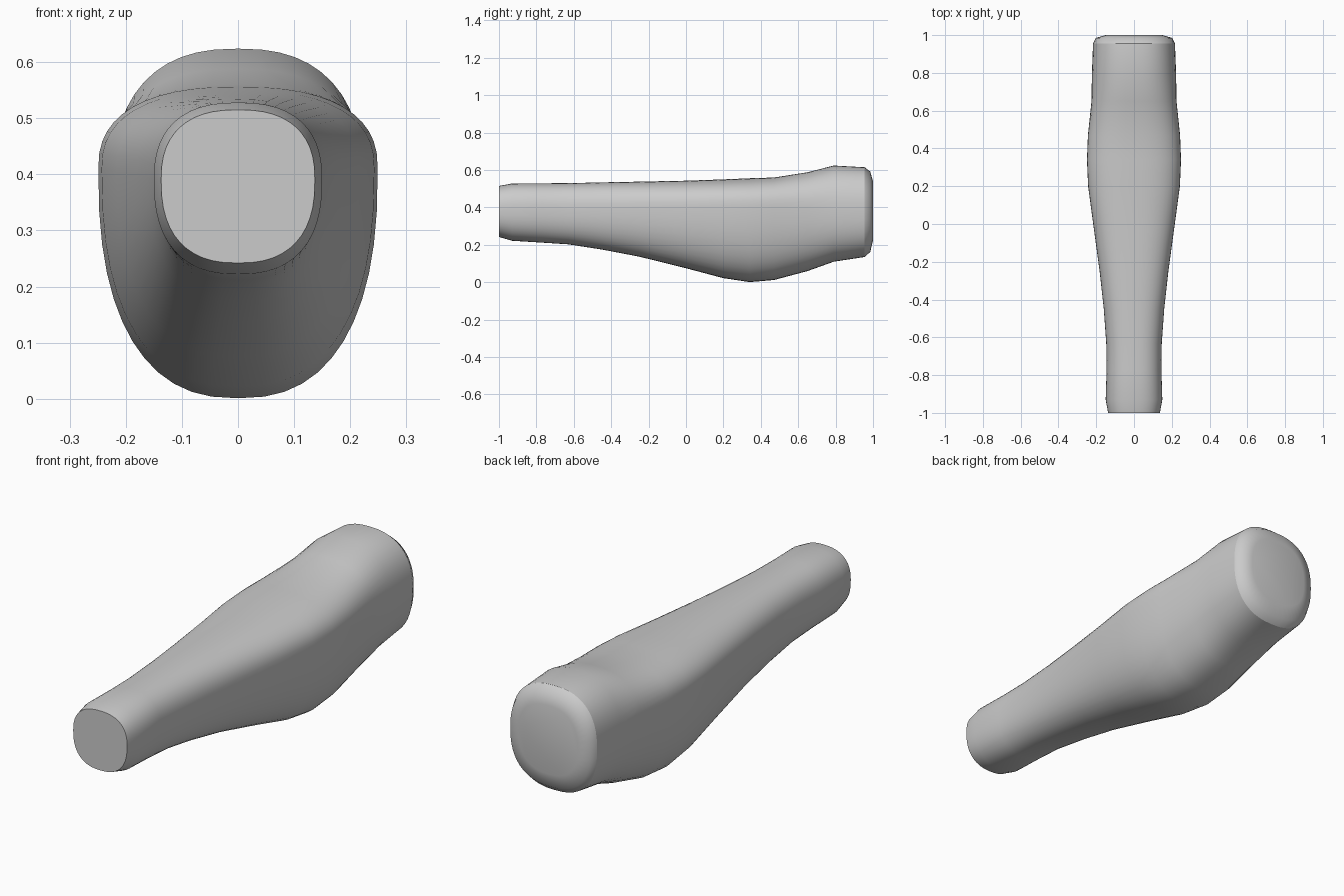
import bpy, bmesh, math

old = bpy.data.objects.get("Cube")
if old:
    bpy.data.objects.remove(old, do_unlink=True)

SIDES = 48

grey = bpy.data.materials.new("plain grey")
grey.use_nodes = True
colour = (0.6, 0.6, 0.6, 1)
grey.diffuse_color = colour
grey.node_tree.nodes["Principled BSDF"].inputs["Base Color"].default_value = colour

# Sections along the limb: y, half width, bottom z, top z, z of widest point
sections = [
    (-1.0, .137, .242, .515, .39), (-.93, .15, .222, .528, .39),
    (-.77, .145, .212, .529, .39), (-.63, .147, .203, .53, .39),
    (-.45, .16, .175, .534, .395), (-.25, .182, .137, .538, .40),
    (0, .216, .075, .543, .405), (.2, .243, .022, .55, .41),
    (.34, .249, .001, .556, .41), (.47, .244, .012, .56, .41),
    (.65, .225, .06, .588, .40), (.79, .223, .11, .624, .38),
    (.955, .217, .135, .615, .38), (.985, .203, .162, .592, .38),
    (1.0, .15, .225, .54, .38),
]


def spow(v, e):
    return math.copysign(abs(v) ** e, v)


def ring(bm, y, half, low, high, mid):
    """Rounded-square section whose widest point sits at mid."""
    verts = []
    for i in range(SIDES):
        a = 2 * math.pi * i / SIDES
        s = spow(math.sin(a), 2 / 2.45)
        reach = high - mid if s > 0 else mid - low
        verts.append(bm.verts.new((half * spow(math.cos(a), 2 / 2.45), y, mid + reach * s)))
    return verts


# Lofted limb with flat wrist cut and softly bevelled rear cap
bm = bmesh.new()
rings = [ring(bm, *s) for s in sections]
for a, b in zip(rings, rings[1:]):
    for i in range(SIDES):
        j = (i + 1) % SIDES
        bm.faces.new((a[i], a[j], b[j], b[i]))
bm.faces.new(rings[0])
bm.faces.new(rings[-1])
bmesh.ops.recalc_face_normals(bm, faces=bm.faces)

# Smooth surface, creased at the front cut and at the start of the rear bevel
for f in bm.faces:
    f.smooth = True
for e in bm.edges:
    ys = [v.co.y for v in e.verts]
    if max(ys) < -.999 or all(abs(y - .955) < .001 for y in ys):
        e.smooth = False

mesh = bpy.data.meshes.new("forearm")
bm.to_mesh(mesh)
bm.free()
mesh.materials.append(grey)
forearm = bpy.data.objects.new("forearm", mesh)
bpy.context.collection.objects.link(forearm)
